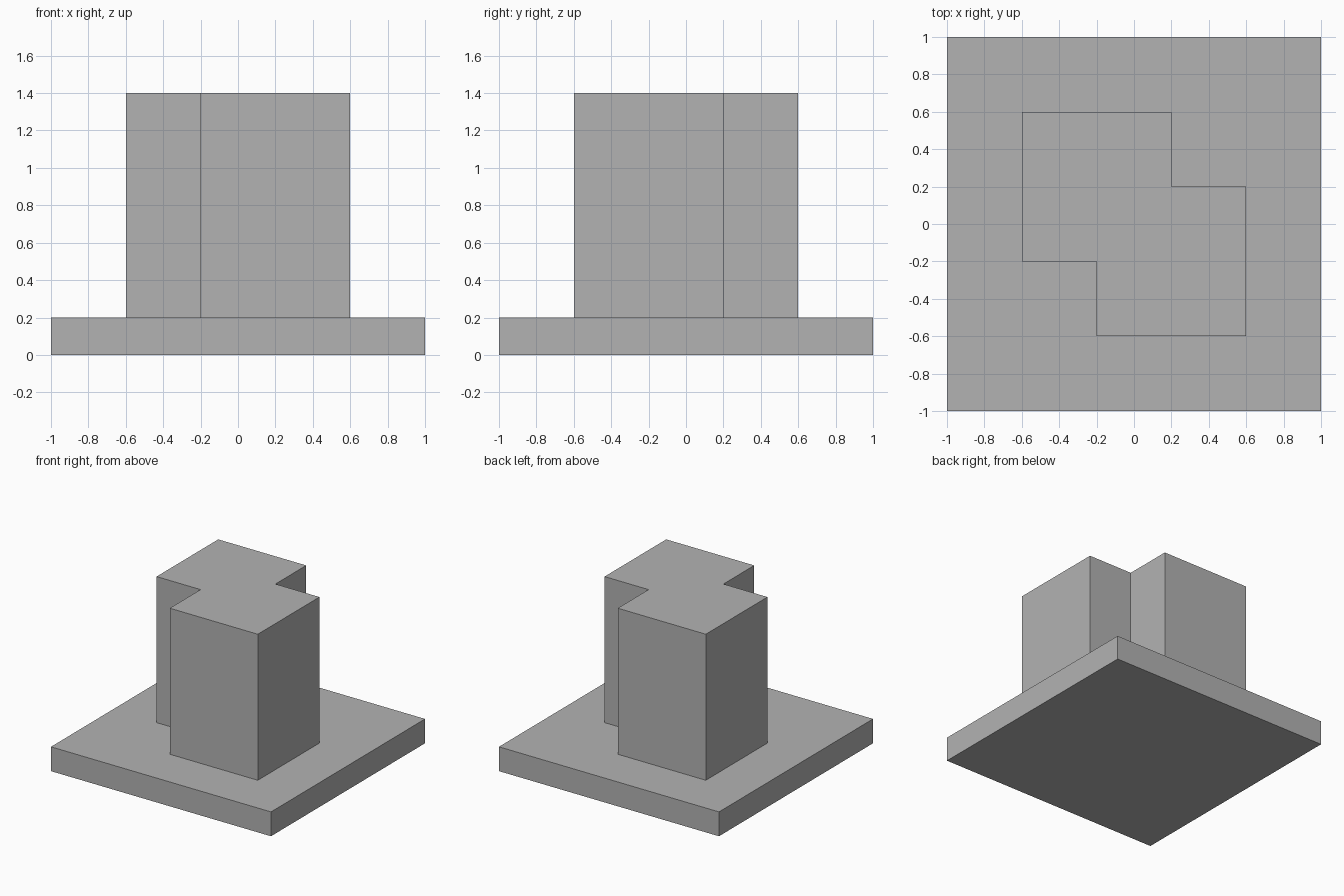
import bpy
import bmesh

default = bpy.data.objects.get("Cube")
if default:
    bpy.data.objects.remove(default, do_unlink=True)

# Single plain grey
grey = bpy.data.materials.new("plain grey")
grey.use_nodes = True
colour = (0.45, 0.45, 0.45, 1)
grey.diffuse_color = colour
grey.node_tree.nodes["Principled BSDF"].inputs["Base Color"].default_value = colour


def prism(name, outline, bottom, top):
    """Extrude a flat outline straight up into a solid block."""
    bm = bmesh.new()
    face = bm.faces.new([bm.verts.new((x, y, bottom)) for x, y in outline])
    result = bmesh.ops.extrude_face_region(bm, geom=[face], use_keep_orig=True)
    raised = [v for v in result["geom"] if isinstance(v, bmesh.types.BMVert)]
    bmesh.ops.translate(bm, verts=raised, vec=(0, 0, top - bottom))
    bmesh.ops.recalc_face_normals(bm, faces=bm.faces)
    mesh = bpy.data.meshes.new(name)
    bm.to_mesh(mesh)
    bm.free()
    mesh.materials.append(grey)
    obj = bpy.data.objects.new(name, mesh)
    bpy.context.collection.objects.link(obj)
    return obj


# Square base slab
prism("base_slab", [(-1, -1), (1, -1), (1, 1), (-1, 1)], 0, 0.2)

# Column with two opposite corners notched: half the outline, turned half a circle
half = [(-0.6, 0.6), (-0.6, -0.2), (-0.2, -0.2), (-0.2, -0.6)]
prism("notched_column", half + [(-x, -y) for x, y in half], 0.2, 1.4)
